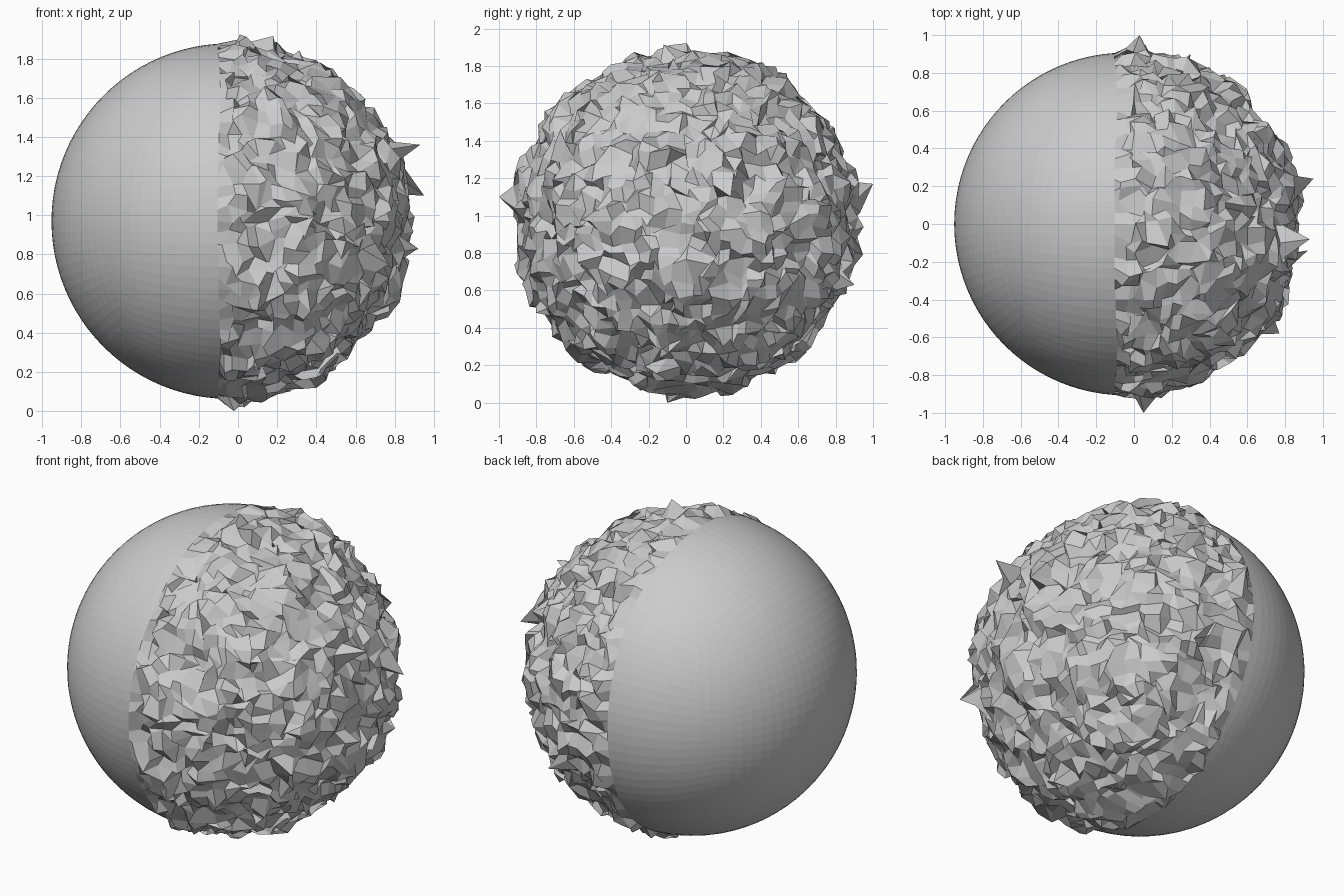
import bpy, bmesh, math, random
from mathutils import Vector, noise

if "Cube" in bpy.data.objects:
    bpy.data.objects.remove(bpy.data.objects["Cube"])

random.seed(7)
C = Vector((-0.045, 0, 0.97))   # ball centre
R = 0.907                       # smooth radius
N = 24                          # quads along each cube edge

# Quad ball: gridded cube with equal-angle spacing, projected to a sphere
bm = bmesh.new()
bmesh.ops.create_cube(bm, size=2)
bmesh.ops.subdivide_edges(bm, edges=bm.edges[:], cuts=N - 1, use_grid_fill=True)
for v in bm.verts:
    v.co = C + Vector([math.tan(c * math.pi / 4) for c in v.co]).normalized() * R

# Rough half: broad lumps plus fine jitter in every direction
for v in bm.verts:
    d = v.co - C
    if d.x < -0.01:
        continue
    lumps = noise.noise_vector(d * 5.5) * 0.055
    jitter = Vector([random.uniform(-0.033, 0.033) for _ in range(3)])
    v.co += lumps + jitter + d.normalized() * 0.003
    # keep the surface inside the overall envelope
    r = (v.co - C).length
    if r > 0.965:
        v.co = C + (v.co - C) * (0.965 / r)

# Outstanding peaks, each pulled out of the nearest vertex
peaks = [(0.95, 0.24, 1.10), (0.93, -0.08, 1.36), (0.92, -0.14, 0.83),
         (0.05, -1.0, 1.10), (0.03, 1.0, 1.17), (-0.02, -0.10, 0.0),
         (0.18, -0.12, 1.915), (0.30, 0.90, 0.63), (0.77, -0.58, 0.75)]
for p in map(Vector, peaks):
    v = min(bm.verts, key=lambda w: (w.co - p).length)
    v.co = p

me = bpy.data.meshes.new("half_rough_ball")
bm.to_mesh(me)
bm.free()
bpy.context.collection.objects.link(bpy.data.objects.new("half_rough_ball", me))
